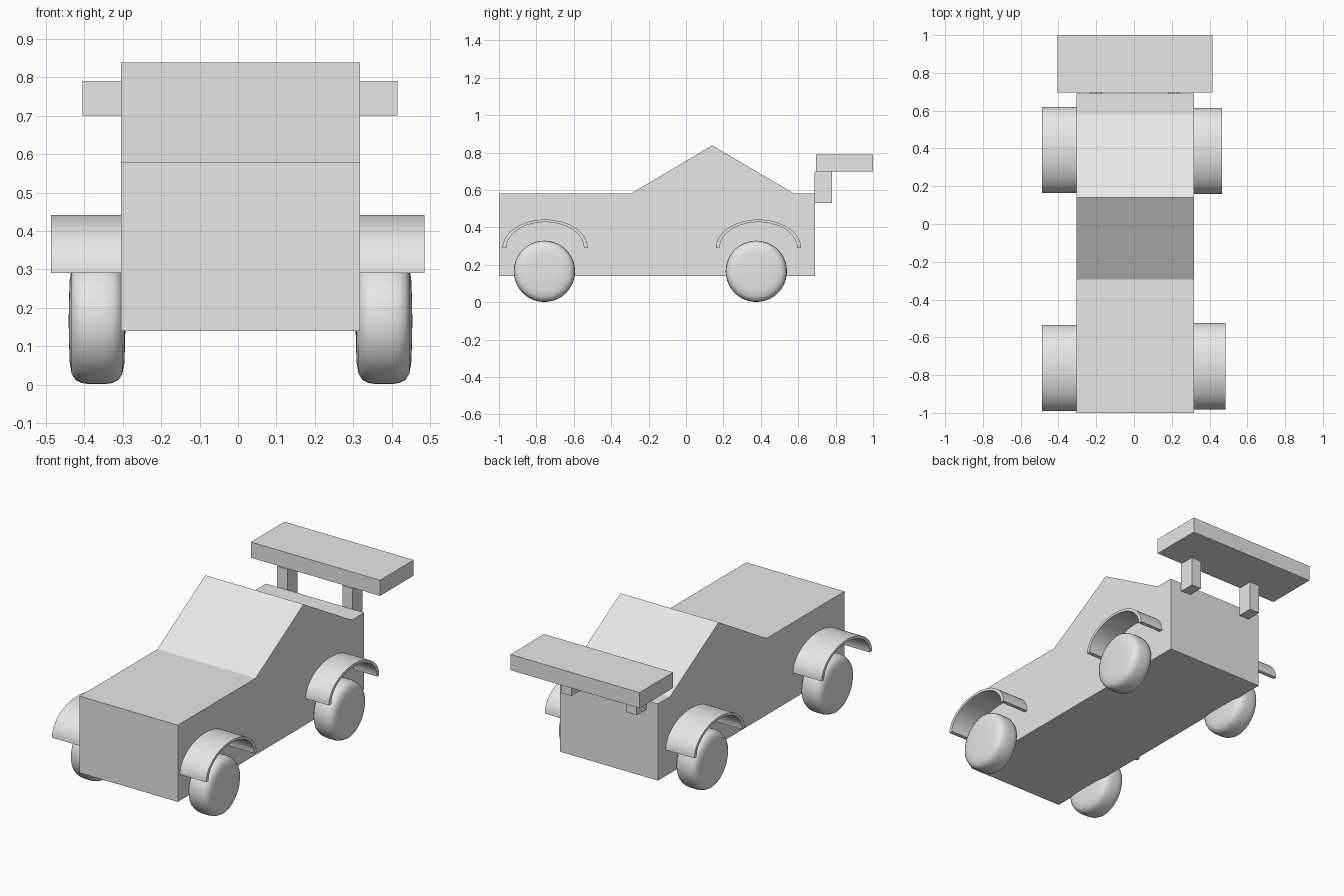
import bpy
import bmesh
from math import pi, sin, cos, radians
from mathutils import Vector

cube = bpy.data.objects.get("Cube")
if cube:
    bpy.data.objects.remove(cube, do_unlink=True)

# Single light grey paint
GREY = (0.8, 0.8, 0.8, 1.0)
paint = bpy.data.materials.new("light_grey")
paint.use_nodes = True
paint.diffuse_color = GREY
paint.node_tree.nodes["Principled BSDF"].inputs["Base Color"].default_value = GREY


def finish(name, bm, smooth=False):
    """Turn a bmesh into a named, painted object."""
    bmesh.ops.recalc_face_normals(bm, faces=bm.faces)
    mesh = bpy.data.meshes.new(name)
    bm.to_mesh(mesh)
    bm.free()
    mesh.materials.append(paint)
    obj = bpy.data.objects.new(name, mesh)
    bpy.context.collection.objects.link(obj)
    if smooth:
        bpy.ops.object.select_all(action='DESELECT')
        obj.select_set(True)
        bpy.context.view_layer.objects.active = obj
        bpy.ops.object.shade_smooth_by_angle(angle=radians(40))
    return obj


def extrude_profile(name, profile, x0, x1, smooth=False):
    """Extrude a closed (y, z) outline from x0 to x1."""
    bm = bmesh.new()
    face = bm.faces.new([bm.verts.new((x0, y, z)) for y, z in profile])
    out = bmesh.ops.extrude_face_region(bm, geom=[face])
    verts = [v for v in out["geom"] if isinstance(v, bmesh.types.BMVert)]
    bmesh.ops.translate(bm, verts=verts, vec=(x1 - x0, 0, 0))
    return finish(name, bm, smooth)


def box(name, x, y, z):
    rect = [(y[0], z[0]), (y[1], z[0]), (y[1], z[1]), (y[0], z[1])]
    return extrude_profile(name, rect, *x)


def arch(name, y, x0, x1):
    """Thin half-elliptical mudguard."""
    steps = 32
    angles = [pi * i / steps for i in range(steps + 1)]
    outer = [(y + 0.228 * cos(a), 0.29 + 0.152 * sin(a)) for a in angles]
    inner = [(y + 0.207 * cos(a), 0.29 + 0.138 * sin(a)) for a in reversed(angles)]
    return extrude_profile(name, outer + inner, x0, x1, smooth=True)


def wheel(name, x, y):
    """Rounded solid wheel, lathed about the x axis."""
    half = [(0.074, 0), (0.073, 0.06), (0.071, 0.11), (0.066, 0.137),
            (0.056, 0.153), (0.04, 0.161), (0.02, 0.164)]
    section = half + [(-w, r) for w, r in reversed(half)]
    centre = Vector((x, y, 0.165))
    bm = bmesh.new()
    verts = [bm.verts.new(centre + Vector((w, 0, r))) for w, r in section]
    edges = [bm.edges.new(pair) for pair in zip(verts, verts[1:])]
    bmesh.ops.spin(bm, geom=verts + edges, cent=centre, axis=(1, 0, 0),
                   angle=2 * pi, steps=40)
    bmesh.ops.remove_doubles(bm, verts=bm.verts, dist=0.0005)
    return finish(name, bm, smooth=True)


# Body with wedge-shaped cabin
extrude_profile("body", [(-1, 0.14), (0.69, 0.14), (0.69, 0.58), (0.58, 0.58),
                         (0.14, 0.838), (-0.295, 0.58), (-1, 0.58)], -0.305, 0.318)

# Rear wing on two posts
box("wing", (-0.405, 0.415), (0.695, 1.0), (0.70, 0.79))
for side, x in (("right", -0.233), ("left", 0.18)):
    box(side + "_wing_post", (x, x + 0.064), (0.688, 0.78), (0.53, 0.70))

# Wheels and mudguards
for end, wheel_y, arch_y, reach in (("front", -0.757, -0.753, 0.485),
                                    ("rear", 0.376, 0.387, 0.466)):
    wheel(end + "_left_wheel", 0.38, wheel_y)
    wheel(end + "_right_wheel", -0.367, wheel_y)
    arch(end + "_left_mudguard", arch_y, 0.31, reach)
    arch(end + "_right_mudguard", arch_y - 0.01 if end == "front" else arch_y + 0.005,
         -0.487, -0.297)
